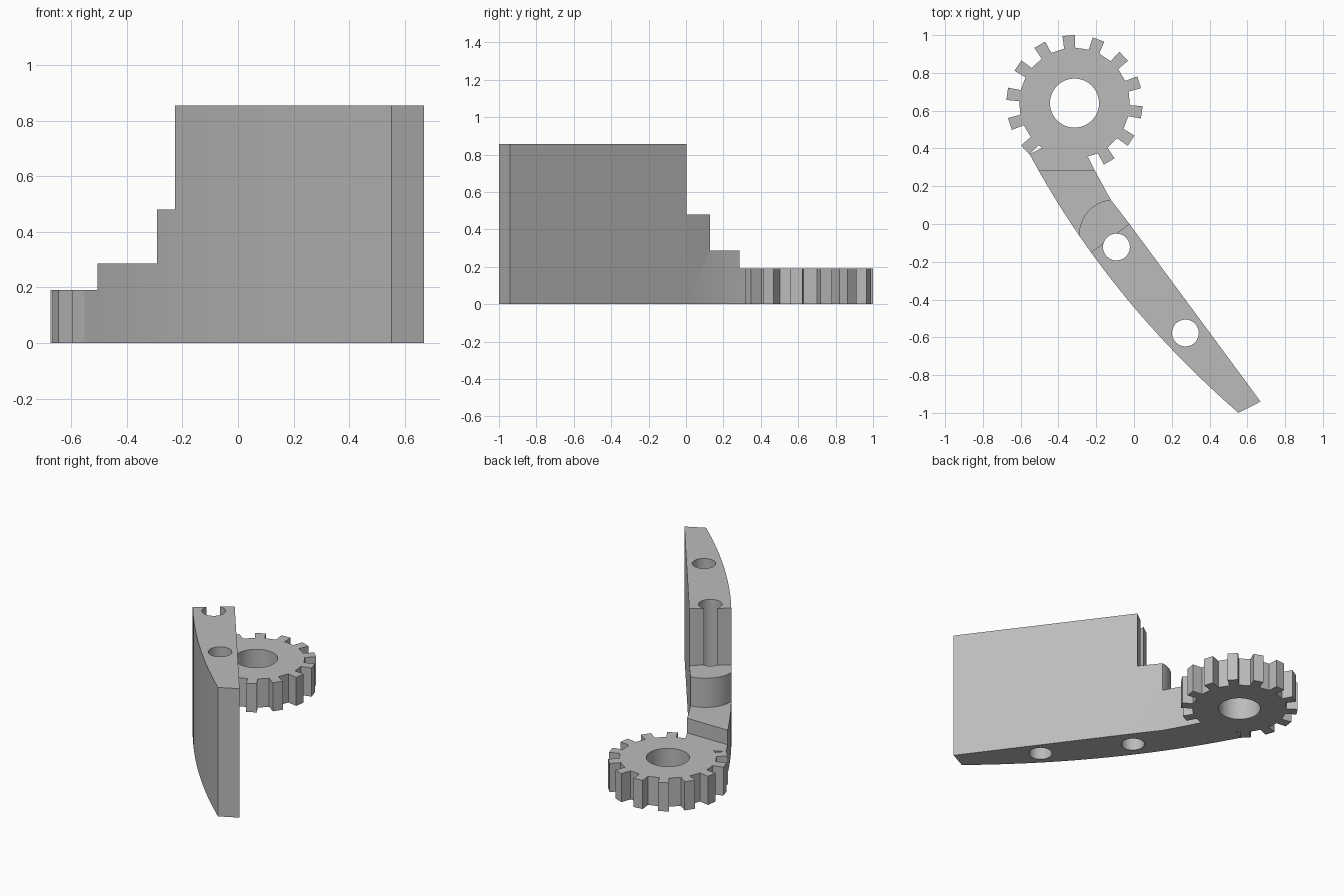
import bpy, bmesh
from math import cos, sin, radians
from mathutils import Vector

cube = bpy.data.objects.get("Cube")
if cube:
    bpy.data.objects.remove(cube, do_unlink=True)

grey = bpy.data.materials.new("plain grey")
grey.use_nodes = True
colour = (0.5, 0.5, 0.5, 1)
grey.diffuse_color = colour
grey.node_tree.nodes["Principled BSDF"].inputs["Base Color"].default_value = colour


def prism(name, outline, z0, z1):
    """Extrude a flat outline between two heights."""
    bm = bmesh.new()
    face = bm.faces.new([bm.verts.new((x, y, z0)) for x, y in outline])
    ext = bmesh.ops.extrude_face_region(bm, geom=[face])
    top = [v for v in ext["geom"] if isinstance(v, bmesh.types.BMVert)]
    bmesh.ops.translate(bm, verts=top, vec=(0, 0, z1 - z0))
    bmesh.ops.recalc_face_normals(bm, faces=bm.faces)
    mesh = bpy.data.meshes.new(name)
    bm.to_mesh(mesh)
    bm.free()
    mesh.materials.append(grey)
    obj = bpy.data.objects.new(name, mesh)
    bpy.context.collection.objects.link(obj)
    return obj


def arc(centre, radius, start, end, steps):
    angles = [radians(start + (end - start) * i / steps) for i in range(steps + 1)]
    return [(centre[0] + radius * cos(a), centre[1] + radius * sin(a)) for a in angles]


def combine(target, tool, operation):
    mod = target.modifiers.new(tool.name, "BOOLEAN")
    mod.operation = operation
    mod.solver = "EXACT"
    mod.object = tool
    bpy.context.view_layer.objects.active = target
    bpy.ops.object.modifier_apply(modifier=mod.name)
    bpy.data.objects.remove(tool, do_unlink=True)


# Arm outline: curved outer side, straight inner side
tip, bend, root = Vector((0.553, -1)), Vector((-0.143, -0.394)), Vector((-0.553, 0.37))
curve = []
for i in range(25):
    t = i / 24
    curve.append(tuple(tip * (1 - t) ** 2 + bend * 2 * t * (1 - t) + root * t * t))
inner = [(-0.45, 0.42), (-0.3, 0.42), (-0.246, 0.36), (-0.209, 0.286),
         (-0.124, 0.13), (-0.024, 0), (0.67, -0.94)]
lever = prism("gear_lever", curve + inner, 0, 0.856)

# Steps down towards the gear: slanted, rounded and straight
slanted = [(-0.43, -0.302), (0.176, 0.153), (0.176, 1), (-0.8, 1), (-0.8, -0.302)]
rounded = arc((-0.103, -0.058), 0.188, 190, 90, 28)
rounded = [(-0.8, rounded[0][1])] + rounded + [(0.1, 0.13), (0.1, 1), (-0.8, 1)]
straight = [(-0.8, 0.286), (0.1, 0.286), (0.1, 1), (-0.8, 1)]
for name, outline, height in (("slanted_step", slanted, 0.48),
                              ("rounded_step", rounded, 0.287),
                              ("straight_step", straight, 0.19)):
    combine(lever, prism(name, outline, height, 1), "DIFFERENCE")

# Toothed wheel
hub = (-0.315, 0.64)
teeth = 14
wheel = []
for i in range(teeth):
    middle = 95 + i * 360 / teeth
    for radius, offset in ((0.293, -5.8), (0.361, -5.2), (0.361, 5.2), (0.293, 5.8)):
        a = radians(middle + offset)
        wheel.append((hub[0] + radius * cos(a), hub[1] + radius * sin(a)))
combine(lever, prism("gear_wheel", wheel, 0, 0.19), "UNION")

# Through holes: axle and two pins
for name, centre, radius in (("axle_hole", hub, 0.13),
                             ("upper_pin_hole", (-0.093, -0.122), 0.071),
                             ("lower_pin_hole", (0.272, -0.577), 0.071)):
    ring = arc(centre, radius, 0, 360, 48)[:-1]
    combine(lever, prism(name, ring, -0.1, 1), "DIFFERENCE")

# Smooth curves, crisp corners
bpy.ops.object.select_all(action="DESELECT")
lever.select_set(True)
bpy.context.view_layer.objects.active = lever
bpy.ops.object.shade_smooth_by_angle(angle=radians(20))
